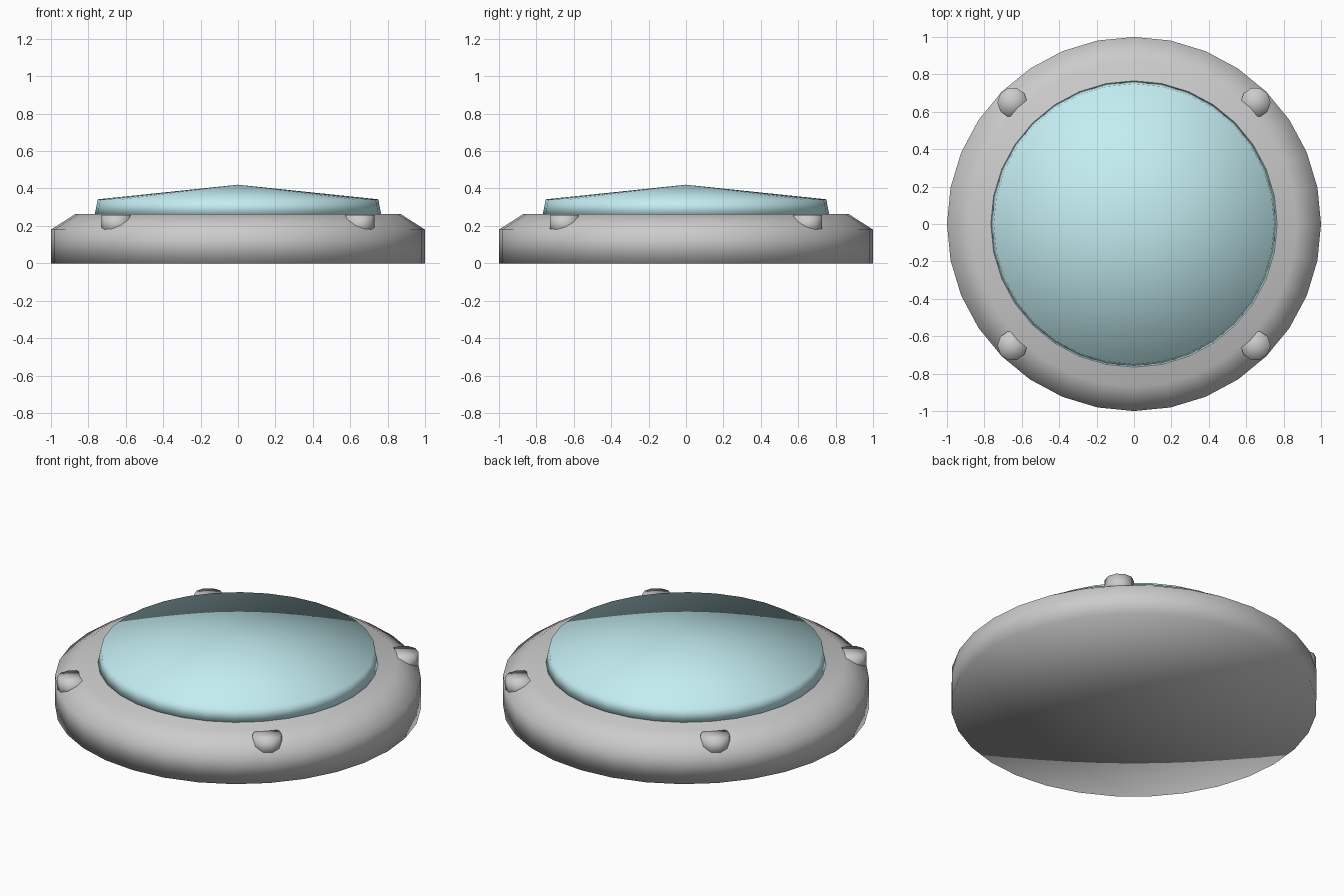
import bpy, bmesh
from math import cos, sin, pi

if "Cube" in bpy.data.objects:
    bpy.data.objects.remove(bpy.data.objects["Cube"])


def lathe(name, profile, sides, centre=(0, 0), mat=None):
    """Spin (radius, z) points around z; radius 0 makes a pole."""
    bm = bmesh.new()
    rings = []
    for r, z in profile:
        n = 1 if r == 0 else sides
        rings.append([bm.verts.new((r * cos(2 * pi * i / sides),
                                    r * sin(2 * pi * i / sides), z)) for i in range(n)])
    for a, b in zip(rings, rings[1:]):
        for i in range(sides):
            j = (i + 1) % sides
            if len(a) == 1:
                bm.faces.new((a[0], b[j], b[i]))
            elif len(b) == 1:
                bm.faces.new((a[i], a[j], b[0]))
            else:
                bm.faces.new((a[i], a[j], b[j], b[i]))
    bmesh.ops.recalc_face_normals(bm, faces=bm.faces)
    for f in bm.faces:
        f.smooth = True
    me = bpy.data.meshes.new(name)
    bm.to_mesh(me)
    bm.free()
    ob = bpy.data.objects.new(name, me)
    ob.location = (*centre, 0)
    bpy.context.collection.objects.link(ob)
    if mat:
        me.materials.append(mat)
    return ob


glass = bpy.data.materials.new("pale_glass")
glass.diffuse_color = (0.55, 0.85, 0.89, 1)
glass.use_nodes = True
glass.node_tree.nodes["Principled BSDF"].inputs["Base Color"].default_value = glass.diffuse_color

# Housing with a sloped shoulder
lathe("housing", [(0, 0), (1, 0), (1, 0.18), (0.87, 0.263), (0, 0.263)], 32)

# Shallow conical lens
lathe("lens", [(0, 0.255), (0.767, 0.255), (0.75, 0.342), (0, 0.42)], 32, mat=glass)

# Four bolts set into the shoulder
for sx in (-1, 1):
    for sy in (-1, 1):
        side = ("front" if sy < 0 else "back") + ("_left" if sx < 0 else "_right")
        lathe("bolt_" + side, [(0, 0.16), (0.08, 0.16), (0.08, 0.257), (0, 0.257)],
              10, (sx * 0.65, sy * 0.65))
